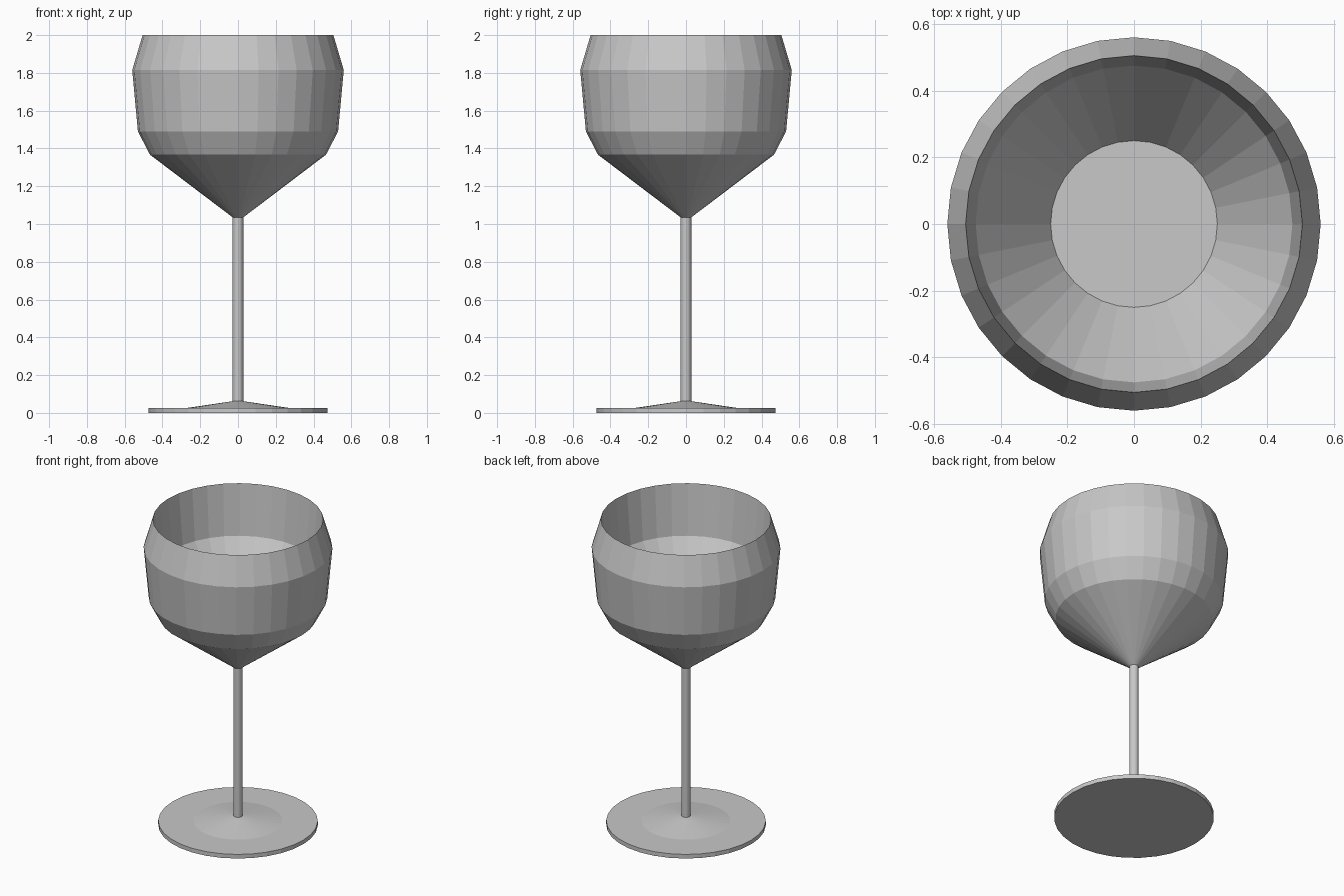
import bpy
import bmesh
import math

SIDES = 32

cube = bpy.data.objects.get("Cube")
if cube:
    bpy.data.objects.remove(cube, do_unlink=True)

# Single grey for the whole glass
grey = bpy.data.materials.new("plain_grey")
grey.use_nodes = True
colour = (0.58, 0.58, 0.58, 1.0)
grey.diffuse_color = colour
grey.node_tree.nodes["Principled BSDF"].inputs["Base Color"].default_value = colour


def lathe(name, profile):
    """Spin (radius, height) points round z, capping open ends with flat discs."""
    bm = bmesh.new()
    rings = []
    for radius, z in profile:
        angles = [math.tau * i / SIDES for i in range(SIDES)]
        rings.append([bm.verts.new((radius * math.cos(a), radius * math.sin(a), z))
                      for a in angles])
    for low, high in zip(rings, rings[1:]):
        for i in range(SIDES):
            j = (i + 1) % SIDES
            bm.faces.new((low[i], low[j], high[j], high[i]))
    bm.faces.new(rings[0][::-1])
    bm.faces.new(rings[-1])
    bmesh.ops.recalc_face_normals(bm, faces=bm.faces)
    mesh = bpy.data.meshes.new(name)
    bm.to_mesh(mesh)
    bm.free()
    mesh.materials.append(grey)
    obj = bpy.data.objects.new(name, mesh)
    bpy.context.collection.objects.link(obj)
    return obj


# Flat foot with a shallow raised centre
lathe("foot", [(0.473, 0), (0.473, 0.027), (0.265, 0.027), (0.028, 0.062)])

# Slender stem
lathe("stem", [(0.028, 0.06), (0.028, 1.04)])

# Bowl: outer wall up to the sharp rim, then the inner wall down to its floor
lathe("bowl", [(0.028, 1.035), (0.466, 1.367), (0.53, 1.49), (0.56, 1.815),
               (0.505, 2.0), (0.475, 1.67), (0.25, 1.34)])
